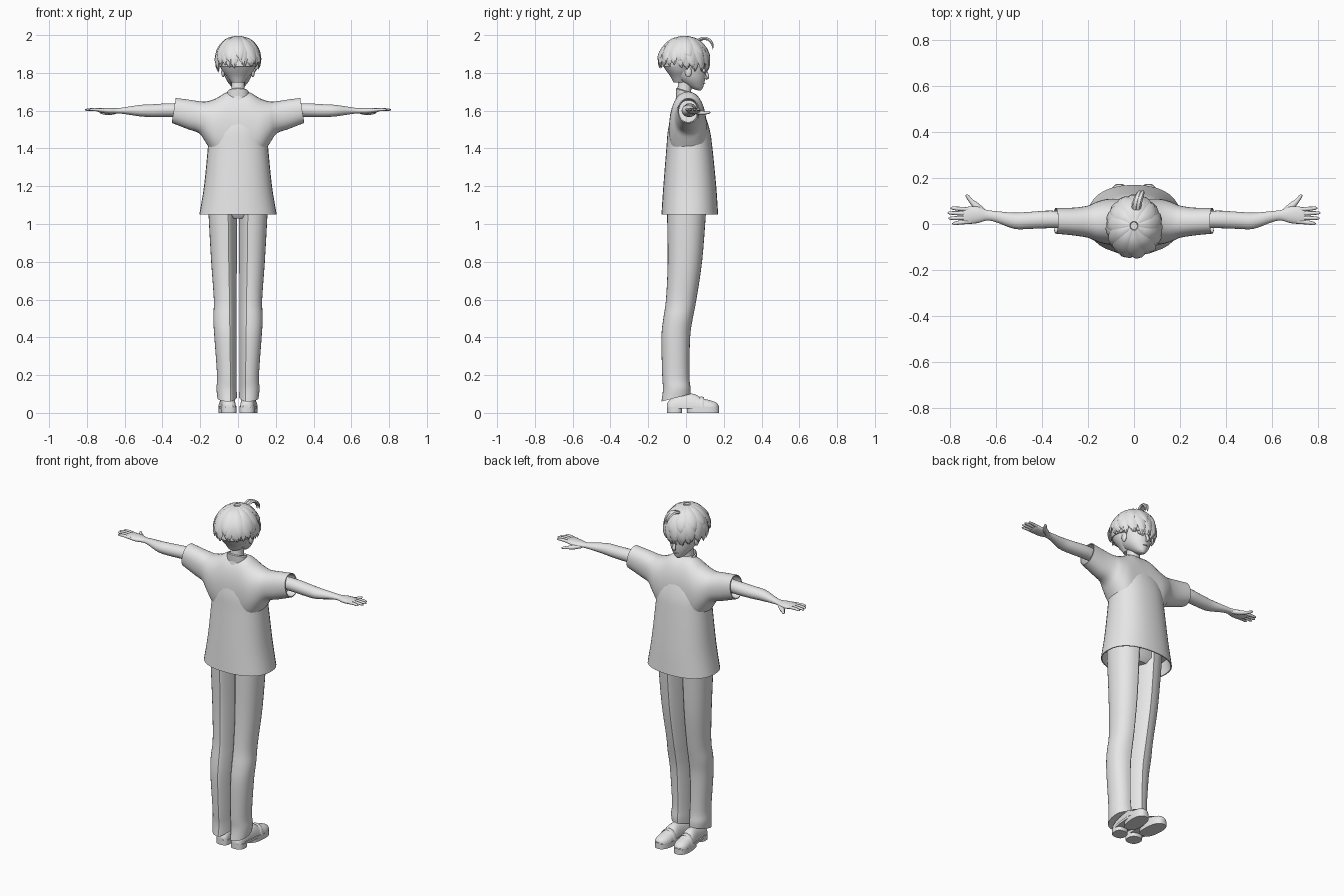
import bpy, bmesh, math, random
from mathutils import Vector

random.seed(4)
cube = bpy.data.objects.get("Cube")
if cube:
    bpy.data.objects.remove(cube, do_unlink=True)

grey = bpy.data.materials.new("plain grey")
grey.use_nodes = True
grey.diffuse_color = (0.8, 0.8, 0.8, 1)
grey.node_tree.nodes["Principled BSDF"].inputs["Base Color"].default_value = (0.8, 0.8, 0.8, 1)


def finish(bm, name, angle=40):
    bmesh.ops.recalc_face_normals(bm, faces=bm.faces[:])
    mesh = bpy.data.meshes.new(name)
    bm.to_mesh(mesh)
    bm.free()
    mesh.materials.append(grey)
    obj = bpy.data.objects.new(name, mesh)
    bpy.context.collection.objects.link(obj)
    bpy.ops.object.select_all(action='DESELECT')
    obj.select_set(True)
    bpy.context.view_layer.objects.active = obj
    bpy.ops.object.shade_smooth_by_angle(angle=math.radians(angle))
    return obj


def refine(rows, k=4):
    """Curve smoothly through rows of numbers."""
    out = []
    for i in range(len(rows) - 1):
        a, b, c, d = rows[max(i - 1, 0)], rows[i], rows[i + 1], rows[min(i + 2, len(rows) - 1)]
        for j in range(k):
            t = j / k
            out.append(tuple(
                q + t * ((r - p) / 2 + t * (p - 2.5 * q + 2 * r - s / 2 + t * (s - p + 3 * (q - r)) / 2))
                for p, q, r, s in zip(a, b, c, d)))
    return out + [tuple(rows[-1])]


def power(v, e):
    return math.copysign(abs(v) ** e, v)


def oval(cu, cv, ru, rv, n=32, p=2.2):
    angles = [2 * math.pi * i / n for i in range(n)]
    return [(cu + ru * power(math.cos(a), 2 / p), cv + rv * power(math.sin(a), 2 / p)) for a in angles]


def loft(bm, rings):
    loops = [[bm.verts.new(p) for p in ring] for ring in rings]
    for a, b in zip(loops, loops[1:]):
        for i in range(len(a)):
            j = (i + 1) % len(a)
            bm.faces.new((a[i], a[j], b[j], b[i]))
    bm.faces.new(loops[0])
    bm.faces.new(loops[-1])


def stack(bm, rows, p=2.2, cx=0.0):
    """Rows of z, centre y, half width, half depth."""
    loft(bm, [[(x, y, z) for x, y in oval(cx, cy, rx, ry, p=p)] for z, cy, rx, ry in rows])


def tube(bm, rows, centre, n=8, k=3):
    """Rows of x, y, z, half width, half thickness; flat side faces the centre."""
    rows = refine(rows, k)
    rings = []
    for i, row in enumerate(rows):
        here = Vector(row[:3])
        along = Vector(rows[min(i + 1, len(rows) - 1)][:3]) - Vector(rows[max(i - 1, 0)][:3])
        side = along.cross(here - centre).normalized()
        up = side.cross(along).normalized()
        rings.append([here + side * u + up * v for u, v in oval(0, 0, max(row[3], .001), max(row[4], .001), n, 2)])
    loft(bm, rings)


def ball(bm, centre, size):
    made = bmesh.ops.create_uvsphere(bm, u_segments=16, v_segments=10, radius=1)["verts"]
    bmesh.ops.scale(bm, vec=size, verts=made)
    bmesh.ops.translate(bm, vec=centre, verts=made)


BELOW = Vector((0, 0, -20))

# Shirt body, with a turned-in hem
bm = bmesh.new()
body = [(1.05, .02, .205, .15), (1.2, .02, .18, .14), (1.4, .018, .16, .122), (1.5, .015, .152, .11),
        (1.6, .01, .115, .08), (1.68, .0, .05, .04)]
stack(bm, [(1.12, .02, .185, .135), (1.05, .02, .199, .144)] + refine(body), 2.3)
# Shoulders and sleeves: rows of x, low z, high z, back y, front y
half = [(0, 1.3, 1.7, -.09, .11), (.06, 1.3, 1.698, -.09, .11), (.12, 1.36, 1.665, -.088, .108),
        (.165, 1.43, 1.65, -.075, .095), (.2, 1.48, 1.648, -.06, .08), (.26, 1.503, 1.657, -.05, .071),
        (.34, 1.535, 1.667, -.042, .07)]
cuff = [(.34, 1.54, 1.662, -.037, .065), (.29, 1.54, 1.655, -.037, .06)]
side = refine(half) + cuff
rows = [(-r[0],) + r[1:] for r in reversed(side[1:])] + side
rings = []
for x, lo, hi, back, front in rows:
    mid, tall = (lo + hi) / 2, (hi - lo) / 2
    rings.append([(x * (1 - .03 * (z - mid) / tall), y, z)
                  for y, z in oval((back + front) / 2, mid, (front - back) / 2, tall)])
loft(bm, rings)
finish(bm, "shirt", 50)

# Collar band
bm = bmesh.new()
stack(bm, [(1.655, .005, .062, .056), (1.7, -.004, .056, .05), (1.705, -.004, .05, .044), (1.68, -.004, .044, .04)])
for v in bm.verts:
    v.co.z -= v.co.y * .3
finish(bm, "collar")

# Arms and hands
for s, label in ((1, "left"), (-1, "right")):
    bm = bmesh.new()
    arm = [(.26, .015, 1.603, .034, .036), (.36, .02, 1.603, .038, .036), (.45, .016, 1.6, .037, .034),
           (.52, .014, 1.6, .035, .03), (.6, .032, 1.6, .024, .018), (.64, .038, 1.599, .023, .014),
           (.68, .04, 1.599, .036, .016), (.73, .037, 1.602, .037, .012), (.745, .036, 1.603, .03, .007)]
    loft(bm, [[(s * x, y, z) for y, z in oval(cy, cz, ry, rz, 20, 2)] for x, cy, cz, ry, rz in refine(arm)])
    for y, tip, spread in ((.063, .798, .006), (.045, .81, .003), (.027, .806, -.002), (.01, .79, -.008)):
        tube(bm, [(s * .71, y, 1.602, .009, .009), (s * .76, y + spread / 2, 1.606, .009, .008),
                  (s * (tip - .01), y + spread, 1.605, .007, .006), (s * tip, y + spread, 1.604, .002, .002)], BELOW)
    tube(bm, [(s * .65, .05, 1.594, .012, .012), (s * .685, .078, 1.588, .015, .012),
              (s * .708, .1, 1.588, .01, .009), (s * .725, .122, 1.59, .007, .006),
              (s * .729, .128, 1.591, .002, .002)], BELOW)
    finish(bm, label + "_arm", 60)

# Trouser legs with pressed creases: rows of z, inner x, crease x, outer x, back y, front y
leg = [(1.12, .004, .052, .158, -.1, .108), (1.05, .004, .052, .156, -.1, .105), (.8, .006, .049, .142, -.097, .085),
       (.6, .008, .045, .128, -.106, .055), (.5, .008, .044, .131, -.12, .036), (.4, .008, .043, .125, -.13, .022),
       (.2, .008, .04, .111, -.126, .018), (.13, .007, .04, .114, -.122, .024), (.08, .006, .04, .109, -.13, .024)]
for s, label in ((1, "left"), (-1, "right")):
    bm = bmesh.new()
    rows = refine(leg)
    rings = []
    for z, xi, xc, xo, back, front in rows:
        ring = []
        for i in range(32):
            a = 2 * math.pi * i / 32 + math.pi / 2
            c, w = math.cos(a), math.sin(a)
            width, p = (xo - xc, 2.2) if c > 0 else (xc - xi, 1.4)
            x, v = xc + width * power(c, 2 / p), power(w, 2 / p)
            tilt = max(0, 1 - (z - .08) / .06) * .02 * v
            ring.append((s * x, (back + front) / 2 + (front - back) / 2 * v, z + tilt))
        rings.append(ring)
    loft(bm, rings)
    finish(bm, label + "_trouser_leg", 32)

bm = bmesh.new()
stack(bm, [(1.03, .003, .06, .07), (1.06, .003, .14, .095), (1.25, .005, .14, .1)], 2.5)
finish(bm, "trouser_seat")

# Loafers: upper, welt, heel, forefoot sole and strap
for s, label in ((1, "left"), (-1, "right")):
    bm = bmesh.new()
    upper = [(-.1, .02, .05), (-.085, .034, .07), (-.05, .038, .09), (0, .039, .1), (.045, .041, .1),
             (.085, .044, .078), (.13, .042, .066), (.16, .03, .055), (.172, .01, .04)]
    loft(bm, [[(x, y, max(z, .028)) for x, z in oval(0, .028, w, top - .028, 24)] for y, w, top in refine(upper, 3)])
    for y, rx, ry, lo, hi in ((.038, .046, .137, .022, .036), (-.06, .04, .04, 0, .03), (.09, .045, .085, 0, .03)):
        stack(bm, [(lo, y, rx, ry), (hi, y, rx, ry)], 2.5)
    strap = [(.043 * math.cos(a), .082, .03 + .052 * math.sin(a), .014, .004)
             for a in (math.pi * i / 6 for i in range(7))]
    tube(bm, strap, Vector((0, .082, .03)))
    for v in bm.verts:
        v.co.x = s * (v.co.x + .055 + .06 * (v.co.y - .04))
    finish(bm, label + "_shoe", 35)

# Head and neck
bm = bmesh.new()
stack(bm, refine([(1.64, -.015, .05, .045), (1.7, -.01, .037, .037), (1.75, -.004, .036, .038), (1.8, 0, .04, .04)]))
stack(bm, refine([(1.708, .07, .01, .01), (1.722, .056, .03, .034), (1.76, .03, .06, .07), (1.8, .012, .076, .093),
                  (1.85, 0, .085, .107), (1.92, -.005, .08, .1), (1.97, -.005, .04, .05)]), 2)
tube(bm, [(0, .1, 1.825, .006, .006), (0, .11, 1.795, .008, .008), (0, .116, 1.776, .011, .007),
          (0, .104, 1.766, .006, .004)], Vector((0, 0, 1.78)))
for s in (1, -1):
    ball(bm, (s * .079, .012, 1.805), (.01, .018, .028))
finish(bm, "head", 60)

# Eyes, lashes and mouth
bm = bmesh.new()
for s in (1, -1):
    ball(bm, (s * .036, .095, 1.812), (.018, .008, .011))
    tube(bm, [(s * .014, .106, 1.818, .001, .002), (s * .036, .102, 1.827, .003, .004),
              (s * .058, .082, 1.82, .001, .002)], Vector((0, 0, 1.8)))
tube(bm, [(-.015, .094, 1.745, .001, .002), (0, .1, 1.744, .002, .003), (.015, .094, 1.745, .001, .002)],
     Vector((0, 0, 1.745)))
finish(bm, "face_details", 60)

# Hair: scalp cap, nape and layered locks
bm = bmesh.new()
stack(bm, refine([(1.835, -.035, .1, .1), (1.87, -.014, .114, .116), (1.92, -.012, .106, .112),
                  (1.96, -.008, .077, .085), (1.985, -.005, .035, .04)]), 2)
stack(bm, refine([(1.75, -.03, .036, .036), (1.78, -.032, .058, .05), (1.81, -.036, .082, .068),
                  (1.845, -.04, .1, .088)]), 2)
CENTRE = Vector((0, -.008, 1.86))
for count, grow, extra, shift in ((17, .97, 8, 0), (15, 1.0, 0, .5), (11, 1.02, -26, .2)):
    for i in range(count):
        a = 2 * math.pi * (i + shift) / count
        forward = math.sin(a)
        end = (104 + 9 * forward if forward > -.2 else 99) + extra * (1 if forward > -.2 else .3)
        end += random.uniform(-5, 5)
        twist = random.uniform(.1, .3)
        flick = 1.1 if forward < -.5 else 1.03
        rows = []
        for t, w in ((0, .01), (.3, .026), (.6, .031), (.85, .02), (1, .001)):
            th = math.radians(8 + (end - 8) * t)
            az = a + twist * t * t
            r = grow * (1 + (flick - 1) * t ** 3)
            p = CENTRE + Vector((.115 * math.sin(th) * math.cos(az), .127 * math.sin(th) * math.sin(az),
                                 .13 * math.cos(th))) * r
            rows.append((*p, w, .008 * min(1, w / .02)))
        tube(bm, rows, CENTRE, 6)
# Curled tuft above the fringe
for dx in (0, .014):
    tube(bm, [(dx, .05, 1.965, .012, .008), (dx + .006, .09, 1.982, .014, .009), (dx + .016, .122, 1.975, .012, .008),
              (dx + .024, .14, 1.95, .008, .006), (dx + .026, .142, 1.925, .001, .001)], CENTRE, 6)
finish(bm, "hair", 35)
